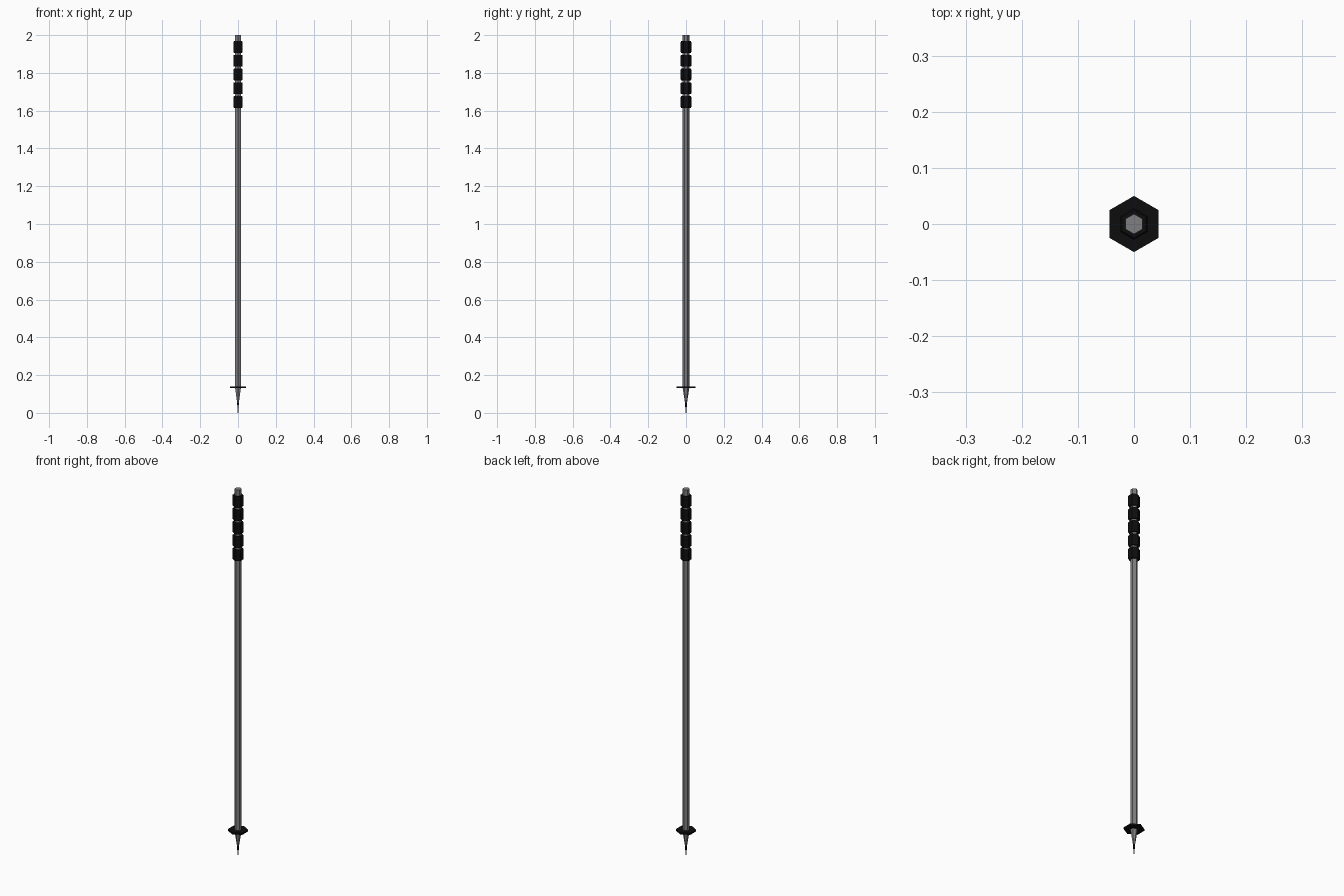
import bpy, bmesh, math

if "Cube" in bpy.data.objects:
    bpy.data.objects.remove(bpy.data.objects["Cube"])


def material(name, color):
    m = bpy.data.materials.new(name)
    m.diffuse_color = (*color, 1)
    m.use_nodes = True
    m.node_tree.nodes["Principled BSDF"].inputs["Base Color"].default_value = m.diffuse_color
    return m


metal = material("grey_metal", (0.21, 0.21, 0.21))
rubber = material("black_rubber", (0.004, 0.004, 0.004))


def hex_lathe(name, profile, mat):
    """Closed six-sided solid from (radius, z) rings, corners on +-y."""
    bm = bmesh.new()
    rings = []
    for r, z in profile:
        rings.append([bm.verts.new((r * math.sin(i * math.pi / 3),
                                    r * math.cos(i * math.pi / 3), z)) for i in range(6)])
    for a, b in zip(rings, rings[1:]):
        for i in range(6):
            j = (i + 1) % 6
            bm.faces.new((a[i], a[j], b[j], b[i]))
    bm.faces.new(rings[0])
    bm.faces.new(rings[-1])
    bmesh.ops.recalc_face_normals(bm, faces=bm.faces)
    me = bpy.data.meshes.new(name)
    bm.to_mesh(me)
    bm.free()
    me.materials.append(mat)
    ob = bpy.data.objects.new(name, me)
    bpy.context.collection.objects.link(ob)
    return ob


# Shaft with tapered lower end
hex_lathe("shaft", [(0.005, 0.05), (0.018, 0.135), (0.018, 2.0)], metal)

# Dark tip sleeve and thin metal spike
hex_lathe("tip_sleeve", [(0.0035, 0.025), (0.0055, 0.055)], rubber)
hex_lathe("spike", [(0.0015, 0.0), (0.003, 0.03)], metal)

# Basket disc above the tip
hex_lathe("basket", [(0.05, 0.132), (0.05, 0.141)], rubber)

# Five grip segments
for k in range(5):
    z = 1.615 + k * 0.0728
    hex_lathe(f"grip_{k + 1}", [(0.025, z), (0.028, z + 0.004),
                                (0.028, z + 0.058), (0.025, z + 0.062)], rubber)
